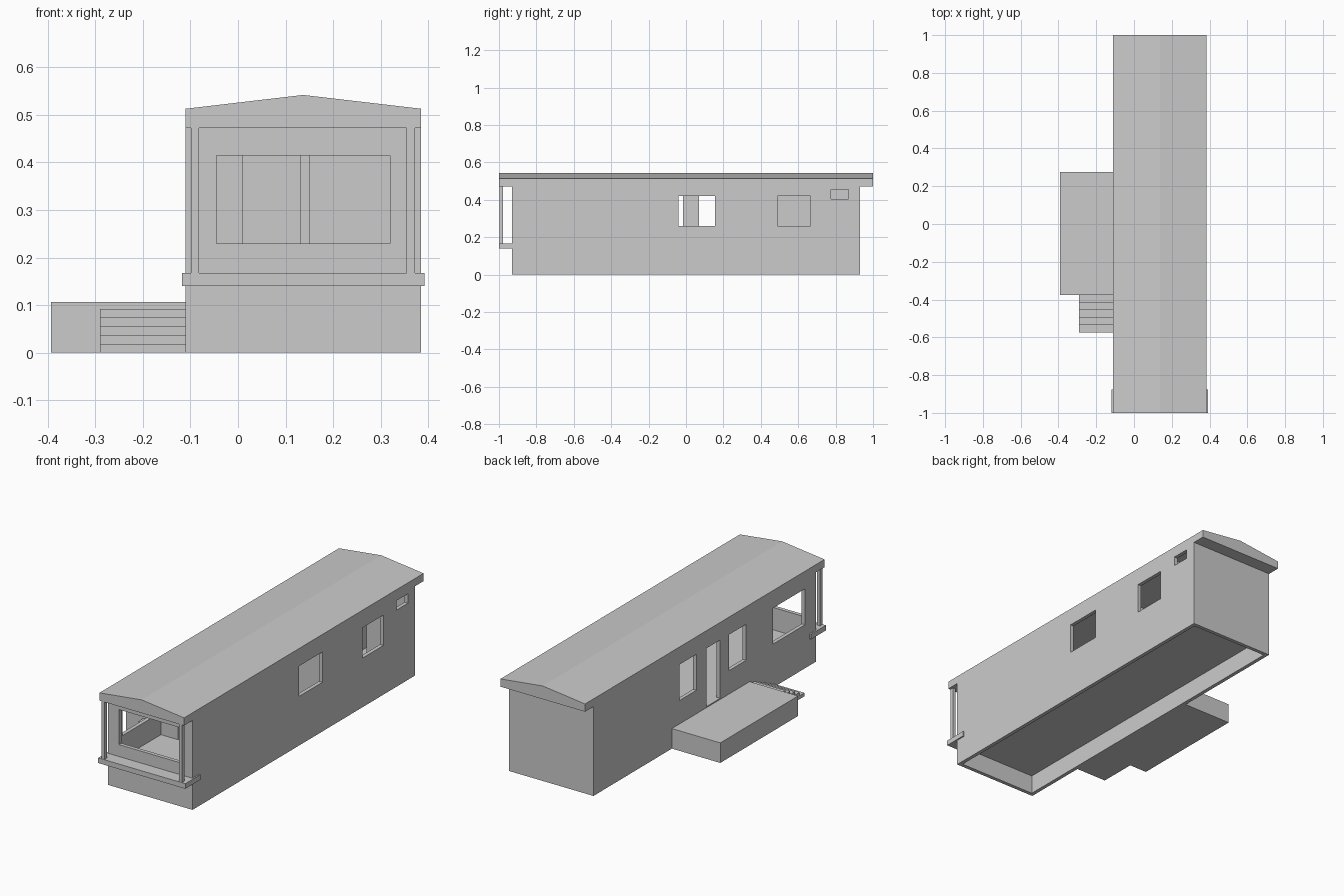
import bpy, bmesh

if "Cube" in bpy.data.objects:
    bpy.data.objects.remove(bpy.data.objects["Cube"], do_unlink=True)

paint = bpy.data.materials.new("plain grey")
paint.use_nodes = True
GREY = (0.6, 0.6, 0.6, 1)
paint.diffuse_color = GREY
paint.node_tree.nodes["Principled BSDF"].inputs["Base Color"].default_value = GREY


def finish(name, bm):
    bmesh.ops.recalc_face_normals(bm, faces=bm.faces)
    mesh = bpy.data.meshes.new(name)
    bm.to_mesh(mesh)
    bm.free()
    mesh.materials.append(paint)
    obj = bpy.data.objects.new(name, mesh)
    bpy.context.collection.objects.link(obj)
    return obj


def add_box(bm, x, y, z):
    made = bmesh.ops.create_cube(bm, size=1)["verts"]
    for v in made:
        for i, (lo, hi) in enumerate((x, y, z)):
            v.co[i] = lo if v.co[i] < 0 else hi


def box(name, *spans):
    bm = bmesh.new()
    add_box(bm, *spans)
    return finish(name, bm)


def prism(name, outline, start, offset):
    """Extrude a closed outline of 3D points along an offset."""
    bm = bmesh.new()
    face = bm.faces.new([bm.verts.new(p) for p in outline])
    grown = bmesh.ops.extrude_face_region(bm, geom=[face])["geom"]
    bmesh.ops.translate(bm, vec=offset,
                        verts=[g for g in grown if isinstance(g, bmesh.types.BMVert)])
    bmesh.ops.translate(bm, vec=start, verts=bm.verts)
    return finish(name, bm)


LEFT, RIGHT = 0.385, -0.11
END, T = 0.93, 0.02
EAVE, FLOOR = 0.472, 0.112
IN_X = (RIGHT + T, LEFT - T)
IN_Y = (-END + T, END - T)

# Outer walls: a hollow shell, open underneath
walls = box("outer_walls", (RIGHT, LEFT), (-END, END), (0, EAVE))
cutters = bmesh.new()
add_box(cutters, IN_X, IN_Y, (-0.1, EAVE + 0.1))
room_cutter = finish("room_cutter", cutters)

# Windows and doorway
holes = bmesh.new()
left_side, right_side = (LEFT - 0.05, LEFT + 0.05), (RIGHT - 0.05, RIGHT + 0.05)
add_box(holes, (-0.045, 0.32), (-END - 0.05, -END + 0.05), (0.23, 0.415))
for y, z in (((-0.04, 0.155), (0.26, 0.42)),
             ((0.49, 0.665), (0.26, 0.42)),
             ((0.775, 0.87), (0.405, 0.455))):
    add_box(holes, left_side, y, z)
for y in ((0.07, 0.213), (-0.345, -0.203), (-0.837, -0.57)):
    add_box(holes, right_side, y, (0.23, 0.42))
add_box(holes, right_side, (-0.128, -0.015), (FLOOR, 0.42))
opening_cutter = finish("opening_cutter", holes)

for cutter in (room_cutter, opening_cutter):
    cutter.hide_render = True
    cutter.hide_viewport = True
    cutter.display_type = "WIRE"
    mod = walls.modifiers.new(cutter.name, "BOOLEAN")
    mod.operation, mod.solver, mod.object = "DIFFERENCE", "EXACT", cutter

# Bake the openings, then drop the cutters
bpy.context.view_layer.update()
baked = bpy.data.meshes.new_from_object(
    walls.evaluated_get(bpy.context.evaluated_depsgraph_get()))
walls.modifiers.clear()
walls.data = baked
for cutter in (room_cutter, opening_cutter):
    bpy.data.objects.remove(cutter, do_unlink=True)

# Floor and inner partitions
box("floor", IN_X, IN_Y, (FLOOR - 0.012, FLOOR))
ROOM_Z = (FLOOR, EAVE)
box("lounge_partition", (IN_X[0], 0.01), (-0.515, -0.495), ROOM_Z)
box("hall_partition", (0.13, 0.15), (0.22, IN_Y[1]), ROOM_Z)
box("bedroom_partition", (0.15, IN_X[1]), (0.235, 0.255), ROOM_Z)
box("bathroom_partition", (0.255, IN_X[1]), (0.71, 0.73), ROOM_Z)

# Shallow gable roof overhanging both ends
prism("roof", [(RIGHT, 0, EAVE), (LEFT, 0, EAVE), (LEFT, 0, 0.513),
               (0.137, 0, 0.542), (RIGHT, 0, 0.513)], (0, -1, 0), (0, 2, 0))

# Front balcony ledge and posts
ledge = (0.14, 0.167)
box("balcony_ledge", (-0.118, 0.392), (-1, -END), ledge)
box("balcony_ledge_right", (-0.118, RIGHT), (-END, -0.875), ledge)
box("balcony_ledge_left", (LEFT, 0.392), (-END, -0.875), ledge)
for side, x in (("right", -0.099), ("left", 0.355)):
    box("front_post_" + side, (x, x + 0.017), (-0.998, -0.978), (0.167, EAVE))

# Entrance deck and its steps
box("entrance_deck", (-0.393, RIGHT), (-0.375, 0.275), (0, 0.106))
steps, rise, run = 5, 0.0184, 0.04
profile = [(0, -0.375, 0), (0, -0.375 - steps * run, 0)]
for i in range(steps):
    y = -0.375 - (steps - i) * run
    profile += [(0, y, (i + 1) * rise), (0, y + run, (i + 1) * rise)]
prism("entrance_steps", profile, (-0.29, 0, 0), (RIGHT + 0.29, 0, 0))
